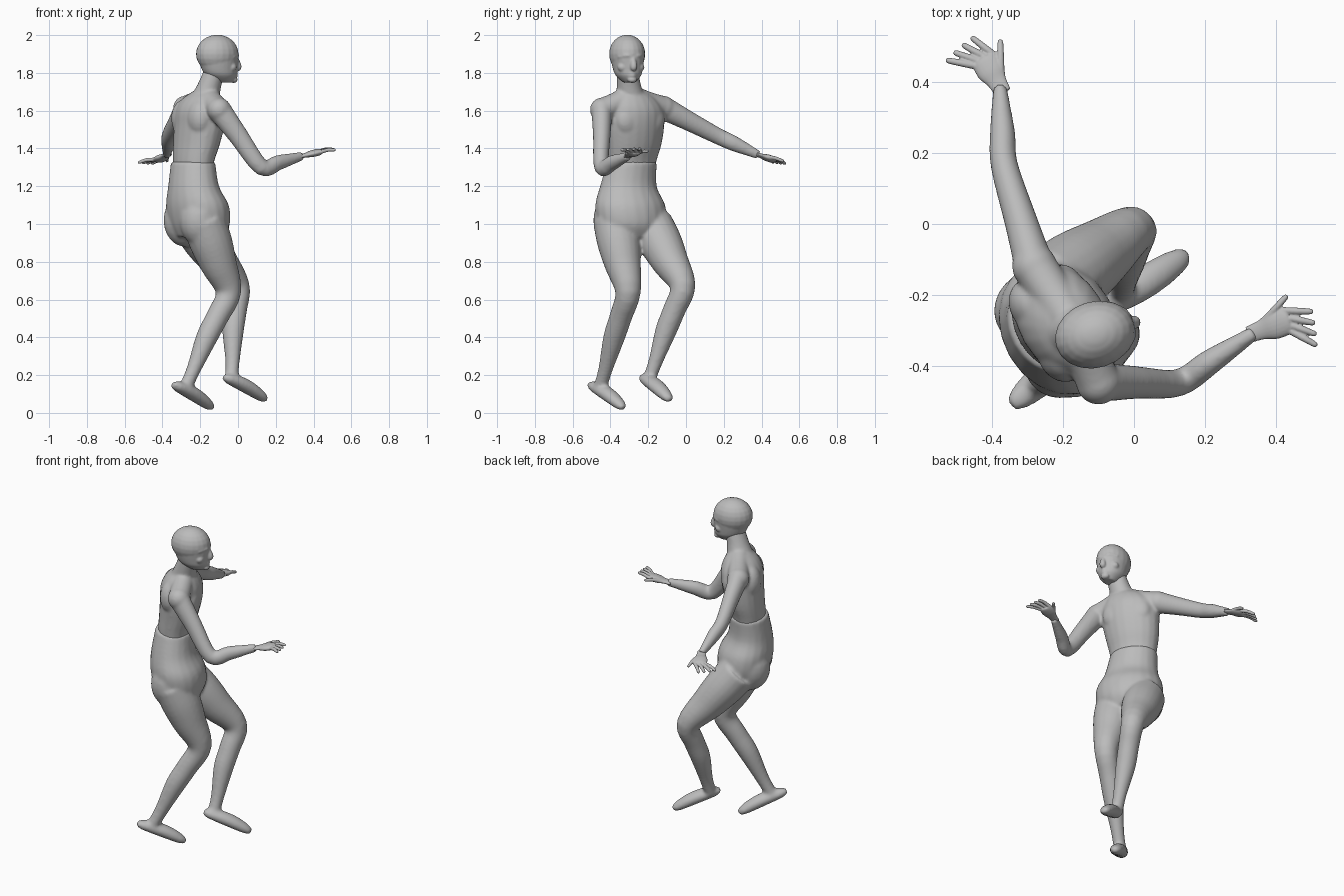
import bpy, bmesh, math
from mathutils import Vector, Matrix

cube = bpy.data.objects.get("Cube")
if cube:
    bpy.data.objects.remove(cube, do_unlink=True)

GREY = (0.5, 0.5, 0.5, 1)
skin_material = bpy.data.materials.new("plain_grey")
skin_material.use_nodes = True
skin_material.diffuse_color = GREY
skin_material.node_tree.nodes["Principled BSDF"].inputs["Base Color"].default_value = GREY

# Sideways and forward directions of the turned body and head
UP = Vector((0, 0, 1))
BODY_SIDE = Vector((-0.5, 0.87, 0)).normalized()
BODY_FRONT = BODY_SIDE.cross(UP)
HEAD_SIDE = Vector((-0.3, 0.95, 0)).normalized()
HEAD_FRONT = HEAD_SIDE.cross(UP)


def refine(stations, steps=4):
    """Catmull-Rom curve through (centre, radius) stations."""
    rows = [Vector((*centre, radius)) for centre, radius in stations]
    padded = [rows[0], *rows, rows[-1]]
    curve = []
    for before, start, end, after in zip(padded, padded[1:], padded[2:], padded[3:]):
        leave, arrive = (end - before) / 2, (after - start) / 2
        for step in range(steps):
            t = step / steps
            cubic = (start - end) * 2 + leave + arrive
            square = (end - start) * 3 - leave * 2 - arrive
            curve.append(start + leave * t + square * t ** 2 + cubic * t ** 3)
    return curve + [rows[-1]]


def loft(bm, stations, side, depth=1, level=False, sides=20):
    """Closed tube of elliptical rings; level keeps the rings horizontal."""
    curve = refine(stations)
    centres = [row.to_3d() for row in curve]
    rings = []
    for i, row in enumerate(curve):
        ahead = centres[min(i + 1, len(curve) - 1)]
        along = UP if level else (ahead - centres[max(i - 1, 0)]).normalized()
        across = (side - along * side.dot(along)).normalized()
        outward = along.cross(across) * depth
        turns = [math.tau * k / sides for k in range(sides)]
        rings.append([bm.verts.new(centres[i] + (across * math.cos(a) + outward * math.sin(a)) * row[3])
                      for a in turns])
    for low, high in zip(rings, rings[1:]):
        for k in range(sides):
            n = (k + 1) % sides
            bm.faces.new((low[k], low[n], high[n], high[k]))
    bm.faces.new(reversed(rings[0]))
    bm.faces.new(rings[-1])


def ball(bm, centre, size, side=BODY_SIDE, front=BODY_FRONT):
    """Ellipsoid sized along side, front and up."""
    axes = Matrix((side, front, UP)).transposed().to_4x4()
    placed = Matrix.Translation(centre) @ axes @ Matrix.Diagonal((*size, 1))
    bmesh.ops.create_uvsphere(bm, u_segments=20, v_segments=12, radius=1, matrix=placed)


def fuse(name, bm, voxel, smoothing):
    """Blend overlapping forms into one smooth surface."""
    bmesh.ops.recalc_face_normals(bm, faces=bm.faces)
    mesh = bpy.data.meshes.new(name)
    bm.to_mesh(mesh)
    bm.free()
    mesh.materials.append(skin_material)
    part = bpy.data.objects.new(name, mesh)
    bpy.context.collection.objects.link(part)
    remesh = part.modifiers.new("fuse", 'REMESH')
    remesh.mode, remesh.voxel_size, remesh.use_smooth_shade = 'VOXEL', voxel, True
    soften = part.modifiers.new("soften", 'SMOOTH')
    soften.factor, soften.iterations = 0.5, smoothing


def spine(*stations):
    return [(Vector(station[:3]), station[3]) for station in stations]


def leg(bm, hip, knee, ankle):
    hip, knee, ankle = map(Vector, (hip, knee, ankle))
    loft(bm, [(hip, 0.115), (hip.lerp(knee, 0.3), 0.114), (hip.lerp(knee, 0.6), 0.098), (knee, 0.068),
              (knee.lerp(ankle, 0.25), 0.06), (knee.lerp(ankle, 0.47) - BODY_FRONT * 0.008, 0.057),
              (knee.lerp(ankle, 0.8), 0.038), (ankle, 0.036)], BODY_SIDE)


def foot(bm, heel, toe):
    heel, toe = Vector(heel), Vector(toe)
    stations = []
    for t in (0, 0.1, 0.3, 0.5, 0.7, 0.9, 1):
        bulge = math.sin(math.pi * t)
        stations.append((heel.lerp(toe, t) + UP * bulge * 0.015, 0.018 + 0.028 * abs(bulge) ** 0.5))
    loft(bm, stations, UP.cross(toe - heel), depth=0.8)


def arm(bm, shoulder, elbow, wrist):
    shoulder, elbow, wrist = map(Vector, (shoulder, elbow, wrist))
    ball(bm, shoulder, [0.064] * 3)
    # Slope of muscle from the neck to the shoulder
    neck = Vector((-0.165, -0.295, 1.68))
    loft(bm, [(neck, 0.06), (neck.lerp(shoulder, 0.5) - UP * 0.005, 0.06), (shoulder, 0.062)], UP)
    loft(bm, [(shoulder, 0.064), (shoulder.lerp(elbow, 0.45), 0.053), (elbow, 0.044),
              (elbow.lerp(wrist, 0.4), 0.041), (elbow.lerp(wrist, 0.8), 0.029), (wrist, 0.023)],
         UP, depth=0.88)


def hand(name, wrist, knuckles, handedness):
    """Flat palm with four fingers swept away from the thumb."""
    bm = bmesh.new()
    wrist = Vector(wrist)
    reach = Vector(knuckles) - wrist
    heading = reach.normalized()
    away = heading.cross(UP).normalized() * handedness
    loft(bm, [(wrist + reach * t, width) for t, width in
              ((-0.2, 0.024), (0.2, 0.028), (0.55, 0.04), (0.9, 0.04), (1.05, 0.032))], away, depth=0.45)
    digits = [(wrist + reach * 0.95 + away * 0.02 * (i - 1.5), 22 + 9 * i, 0.088) for i in range(4)]
    digits.append((wrist + reach * 0.35 - away * 0.02, -27, 0.1))
    for base, degrees, length in digits:
        angle = math.radians(degrees)
        stroke = (heading * math.cos(angle) + away * math.sin(angle)) * length
        loft(bm, [(base, 0.0105), (base + stroke / 2 + UP * 0.005, 0.01), (base + stroke * 0.9, 0.0085),
                  (base + stroke, 0.005)], away, sides=10)
    fuse(name, bm, voxel=0.0032, smoothing=3)


# Lower body: pelvis, buttocks, legs and feet
bm = bmesh.new()
loft(bm, spine((-0.205, -0.285, 0.93, 0.15), (-0.205, -0.285, 1, 0.19), (-0.215, -0.295, 1.1, 0.195),
               (-0.235, -0.305, 1.2, 0.158), (-0.238, -0.285, 1.33, 0.138)),
     BODY_SIDE, depth=0.8, level=True)
for flank in (-1, 1):
    ball(bm, Vector((-0.24, -0.31, 1.02)) + BODY_SIDE * 0.085 * flank, (0.105, 0.115, 0.14))
leg(bm, hip=(-0.185, -0.378, 1.02), knee=(-0.05, -0.307, 0.64), ankle=(-0.282, -0.457, 0.125))
leg(bm, hip=(-0.24, -0.185, 1), knee=(-0.005, -0.017, 0.67), ankle=(-0.035, -0.198, 0.17))
foot(bm, heel=(-0.345, -0.51, 0.15), toe=(-0.135, -0.33, 0.025))
foot(bm, heel=(-0.075, -0.235, 0.19), toe=(0.15, -0.085, 0.068))
fuse("lower_body", bm, voxel=0.009, smoothing=10)

# Upper body: chest, shoulder blades, neck, collar bones and arms
RIGHT_WRIST, LEFT_WRIST = (0.34, -0.305, 1.36), (-0.377, 0.385, 1.365)
bm = bmesh.new()
loft(bm, spine((-0.24, -0.29, 1.22, 0.12), (-0.235, -0.285, 1.33, 0.137), (-0.22, -0.275, 1.42, 0.155),
               (-0.205, -0.272, 1.52, 0.168), (-0.2, -0.272, 1.6, 0.168),
               (-0.19, -0.28, 1.66, 0.135), (-0.175, -0.29, 1.7, 0.085)),
     BODY_SIDE, depth=0.72, level=True)
loft(bm, spine((-0.18, -0.29, 1.66, 0.08), (-0.15, -0.303, 1.74, 0.064), (-0.115, -0.31, 1.84, 0.055)),
     BODY_SIDE, level=True)
for flank in (-1, 1):
    outward = BODY_SIDE * flank
    ball(bm, Vector((-0.15, -0.242, 1.55)) + outward * 0.065, (0.08, 0.05, 0.085))
    ball(bm, Vector((-0.245, -0.3, 1.56)) + outward * 0.08, (0.08, 0.065, 0.1))
    notch = Vector((-0.115, -0.255, 1.665)) + outward * 0.015
    loft(bm, [(notch, 0.011), (notch - BODY_FRONT * 0.05 + outward * 0.12, 0.012)], UP, sides=10)
arm(bm, shoulder=(-0.1, -0.445, 1.605), elbow=(0.125, -0.447, 1.3), wrist=RIGHT_WRIST)
arm(bm, shoulder=(-0.28, -0.12, 1.615), elbow=(-0.365, 0.165, 1.467), wrist=LEFT_WRIST)
fuse("upper_body", bm, voxel=0.008, smoothing=8)


# Head: cranium, jaw, nose, lips, chin, brows, eyelids and cheeks
def face(forward, sideways, height):
    return Vector((-0.105, -0.31, height)) + HEAD_FRONT * forward + HEAD_SIDE * sideways


def lump(forward, sideways, height, size):
    ball(bm, face(forward, sideways, height), size, HEAD_SIDE, HEAD_FRONT)


bm = bmesh.new()
lump(-0.005, 0, 1.9, (0.094, 0.115, 0.102))
loft(bm, [(face(0.035, 0, 1.75), 0.032), (face(0.018, 0, 1.785), 0.065), (face(0.007, 0, 1.82), 0.077),
          (face(0, 0, 1.88), 0.088)], HEAD_SIDE, depth=1.24, level=True, sides=28)
loft(bm, [(face(0.098, 0, 1.88), 0.012), (face(0.111, 0, 1.835), 0.019), (face(0.103, 0, 1.818), 0.015)],
     HEAD_SIDE, sides=12)
for height in (1.798, 1.785):
    loft(bm, [(face(0.099 - abs(x) / 2, x, height), 0.01 - abs(x) / 5) for x in (-0.03, 0, 0.03)], UP, sides=10)
lump(0.085, 0, 1.764, (0.026, 0.022, 0.018))
for cheek in (-1, 1):
    loft(bm, [(face(0.1, 0.008 * cheek, 1.886), 0.009), (face(0.094, 0.035 * cheek, 1.892), 0.011),
              (face(0.062, 0.07 * cheek, 1.884), 0.008)], UP, sides=10)
    lump(0.076, 0.035 * cheek, 1.862, (0.022, 0.017, 0.014))
    lump(0.062, 0.042 * cheek, 1.83, (0.032, 0.026, 0.026))
fuse("head", bm, voxel=0.005, smoothing=8)

hand("right_hand", RIGHT_WRIST, knuckles=(0.433, -0.27, 1.382), handedness=1)
hand("left_hand", LEFT_WRIST, knuckles=(-0.42, 0.463, 1.34), handedness=-1)
